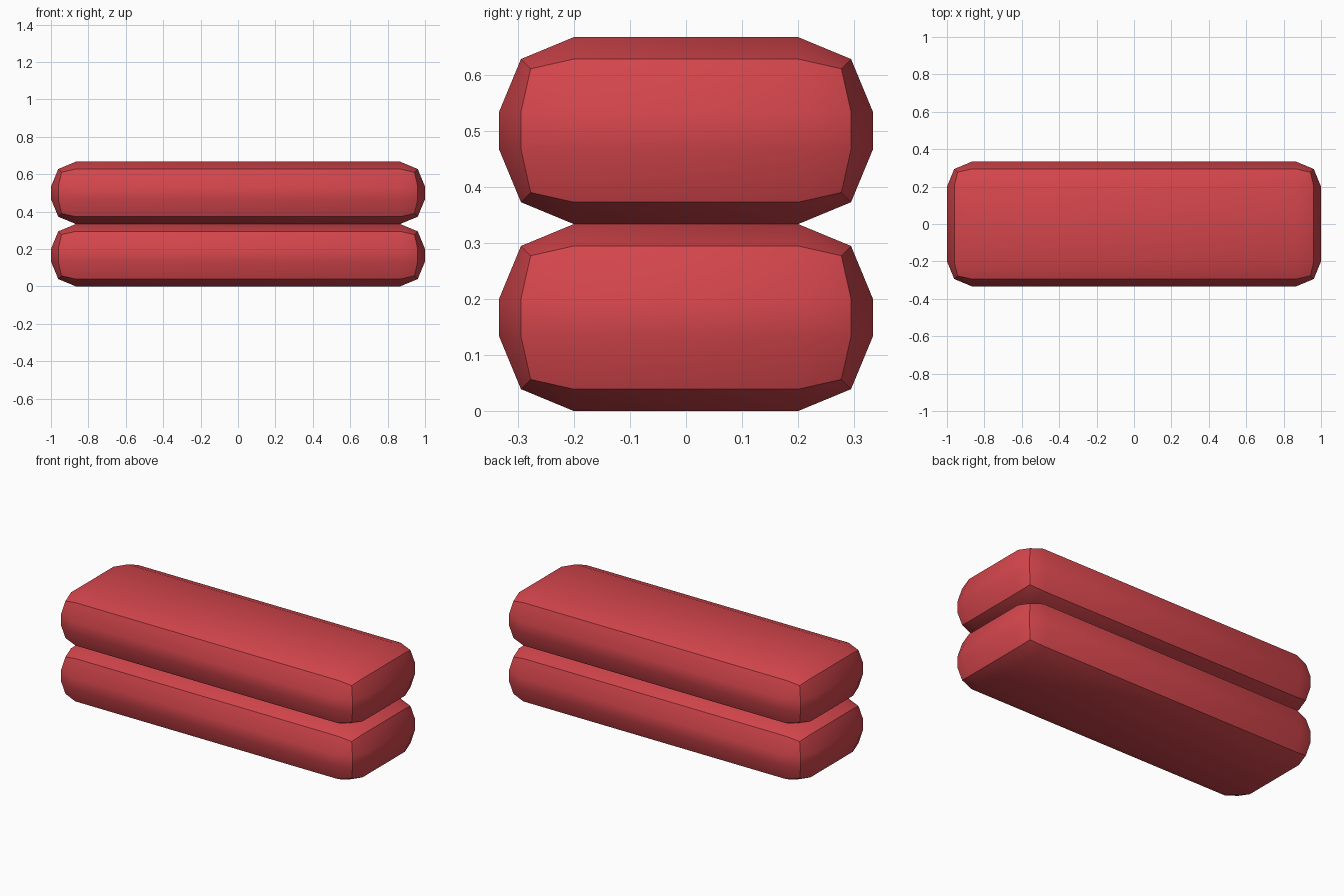
import bpy
import math

if "Cube" in bpy.data.objects:
    bpy.data.objects.remove(bpy.data.objects["Cube"])

red = bpy.data.materials.new("red")
red.diffuse_color = (0.66, 0.061, 0.073, 1)
red.use_nodes = True
red.node_tree.nodes["Principled BSDF"].inputs["Base Color"].default_value = red.diffuse_color

L, W, H = 2.0, 2 / 3, 1 / 3   # size of one slab


def rounded_slab(name, z):
    bpy.ops.mesh.primitive_cube_add(size=1, location=(0, 0, z))
    ob = bpy.context.object
    ob.name = name
    ob.scale = (L, W, H)
    bpy.ops.object.transform_apply(location=False, rotation=False, scale=True)
    # Two-step rounded edges
    bev = ob.modifiers.new("rounding", 'BEVEL')
    bev.width = 0.1333
    bev.segments = 2
    bev.limit_method = 'NONE'
    bpy.ops.object.modifier_apply(modifier=bev.name)
    bpy.ops.object.shade_smooth_by_angle(angle=math.radians(30))
    ob.data.materials.append(red)
    return ob


# Two identical slabs stacked on each other
rounded_slab("lower_slab", H / 2)
rounded_slab("upper_slab", H * 1.5)
